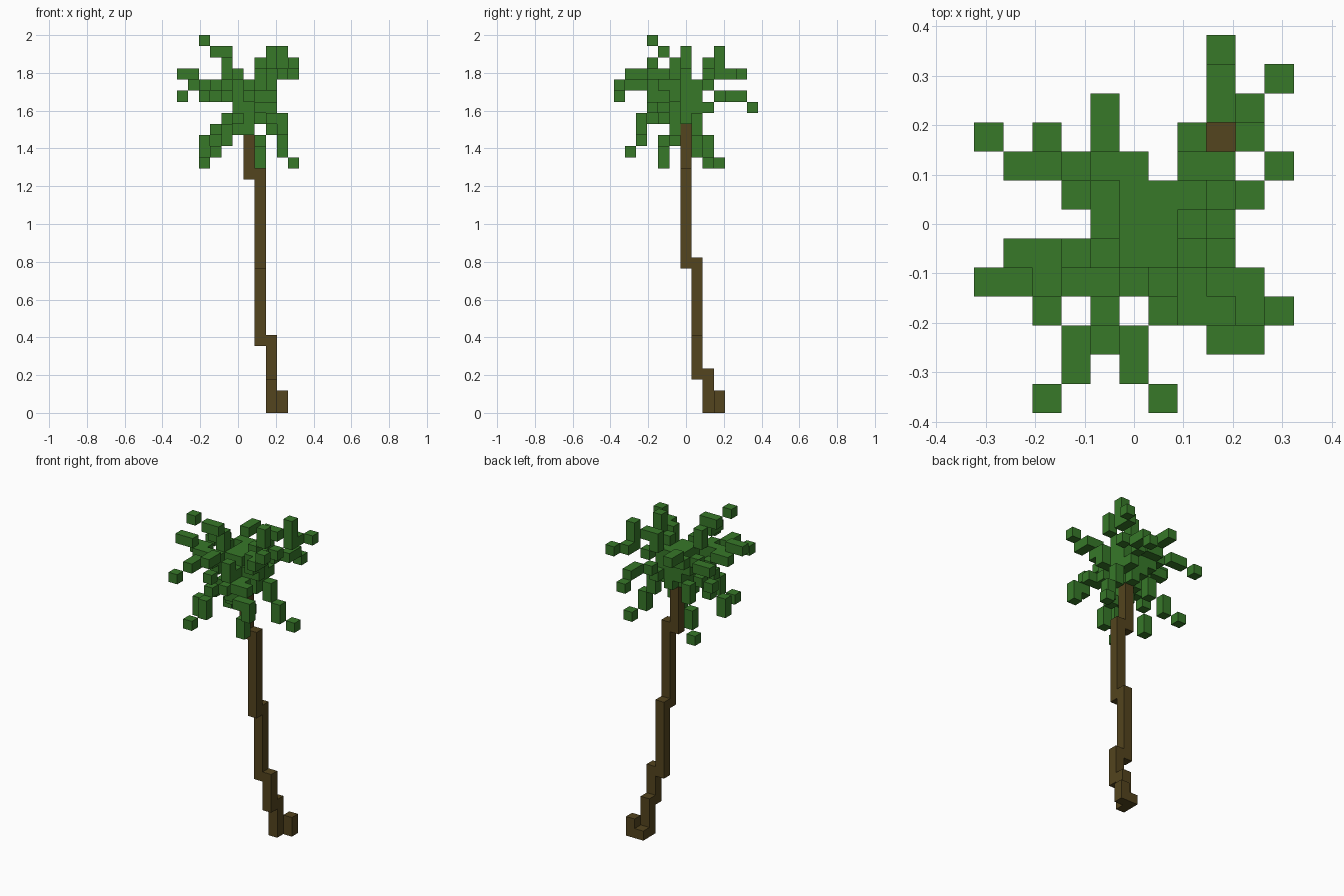
import bpy
import bmesh
from mathutils import Vector

CELL = 2 / 34      # edge of one block
CROWN = 27         # block layer at the heart of the crown

old = bpy.data.objects.get("Cube")
if old:
    bpy.data.objects.remove(old, do_unlink=True)


def make_material(name, color):
    mat = bpy.data.materials.new(name)
    mat.use_nodes = True
    mat.diffuse_color = color
    mat.node_tree.nodes["Principled BSDF"].inputs["Base Color"].default_value = color
    return mat


bark = make_material("bark brown", (0.087, 0.058, 0.013, 1))
leaf = make_material("leaf green", (0.038, 0.188, 0.022, 1))

filled = set()     # every block already taken
parts = []         # name, blocks, material


def add_part(name, cells, material):
    fresh = set(cells) - filled
    filled.update(fresh)
    parts.append((name, fresh, material))


def line(start, end):
    """Blocks on the straight run between two blocks."""
    a, b = Vector(start), Vector(end)
    steps = max(1, int(max(abs(c) for c in b - a)))
    for i in range(steps + 1):
        yield tuple(round(c) for c in a.lerp(b, i / steps))


def post(x, y, low, high):
    return [(x, y, z) for z in range(low, high + 1)]


def frond(name, *points):
    """Stepped leaf from its tip inward; heights are relative to the crown."""
    cells = []
    for start, end in zip(points, points[1:]):
        cells += [(x, y, z + CROWN) for x, y, z in line(start, end)]
    add_part(name + "_frond", cells, leaf)


def build(name, cells, material):
    """Outer skin of a group of blocks."""
    bm = bmesh.new()
    for cell in sorted(cells):
        centre = Vector(cell) + Vector((0, 0, 0.5))
        for axis in range(3):
            for sign in (-1, 1):
                normal = Vector((0, 0, 0))
                normal[axis] = sign
                if tuple(int(c) for c in Vector(cell) + normal) in filled:
                    continue
                u = Vector((0, 0, 0))
                u[(axis + 1) % 3] = 0.5
                v = normal.cross(u)
                middle = centre + normal / 2
                corners = (-u - v, u - v, u + v, v - u)
                bm.faces.new([bm.verts.new((middle + c) * CELL) for c in corners])
    bmesh.ops.remove_doubles(bm, verts=bm.verts, dist=CELL / 100)
    mesh = bpy.data.meshes.new(name)
    bm.to_mesh(mesh)
    bm.free()
    mesh.materials.append(material)
    bpy.context.collection.objects.link(bpy.data.objects.new(name, mesh))


# Root and leaning trunk
add_part("root", post(4, 3, 0, 1) + post(3, 3, 0, 0), bark)
add_part("trunk", post(3, 2, 0, 3) + post(3, 1, 3, 6) + post(2, 1, 6, 13)
         + post(2, 0, 13, 21) + post(1, 0, 21, 25), bark)

# Heart of the crown
heart = []
for x in range(3):
    for y in (-1, 0, 1):
        if x == 1 or y == 0:
            heart += post(x, y, CROWN - 1, CROWN + 2)
add_part("crown_heart", heart + post(0, -1, CROWN - 2, CROWN), leaf)

# Rising fronds
frond("top_front_right", (-3, -3, 6), (-2, -2, 5), (-1, -2, 5), (-1, -1, 4),
      (-1, -1, 3), (0, -1, 2))
frond("top_front_left", (5, -3, 4), (4, -3, 3), (4, -2, 3), (3, -2, 3), (3, -2, 2),
      (3, -1, 2), (3, -1, 1), (2, -1, 1))
frond("high_back_left", (5, 5, 3), (4, 4, 3), (4, 3, 3), (3, 2, 2), (2, 1, 1))
frond("top_back_left", (4, 3, 5), (4, 3, 4), (3, 2, 4), (2, 2, 4), (2, 2, 3), (2, 1, 2))
frond("top_left", (3, 0, 5), (3, 0, 4), (2, 0, 3), (2, 0, 2))

# Spreading fronds
frond("long_back", (3, 6, 0), (3, 5, 1), (3, 4, 1), (2, 3, 1), (2, 2, 0), (2, 1, 0))
frond("back", (-1, 4, 3), (-1, 3, 3), (-1, 2, 2), (0, 2, 2), (0, 1, 2), (0, 1, 1))
frond("back_right", (-5, 3, 1), (-4, 2, 2), (-3, 2, 2), (-2, 1, 2), (-1, 1, 1), (0, 0, 1))
frond("right", (-5, -2, 3), (-4, -2, 3), (-3, -2, 2), (-1, -2, 2), (0, -1, 1))
frond("inner_right", (-4, -1, 2), (-3, -1, 2), (-2, -1, 1), (-1, 0, 1), (0, 0, 1))
frond("front_right", (-3, -6, 1), (-2, -5, 2), (-2, -4, 2), (-1, -3, 2),
      (-1, -2, 1), (0, -1, 1))
frond("front", (1, -6, 2), (0, -5, 3), (0, -4, 3), (1, -3, 2), (1, -3, 1), (1, -1, 1))

# Drooping fronds
frond("low_back_right", (-3, 3, -5), (-2, 2, -4), (-2, 2, -3), (-1, 1, -2),
      (-1, 1, -1), (0, 1, 0))
frond("low_right", (-3, -2, -4), (-3, -2, -3), (-2, -1, -2), (-1, -1, -1), (0, -1, -1))
frond("low_front_right", (-2, -5, -4), (-1, -4, -3), (-1, -4, -2),
      (-1, -3, -1), (0, -2, -1), (0, -1, 0))
frond("low_front_left", (4, -4, -2), (4, -4, -1), (3, -4, -1), (3, -3, 0), (2, -3, 0),
      (2, -2, 0), (1, -1, 0))
frond("low_left", (5, 2, -5), (4, 1, -4), (4, 1, -3), (3, 1, -2), (3, 1, -1), (2, 0, -1))
frond("low_front", (2, -2, -5), (2, -2, -4), (2, -1, -3), (1, -1, -2), (1, -1, -1))

for part in parts:
    build(*part)
